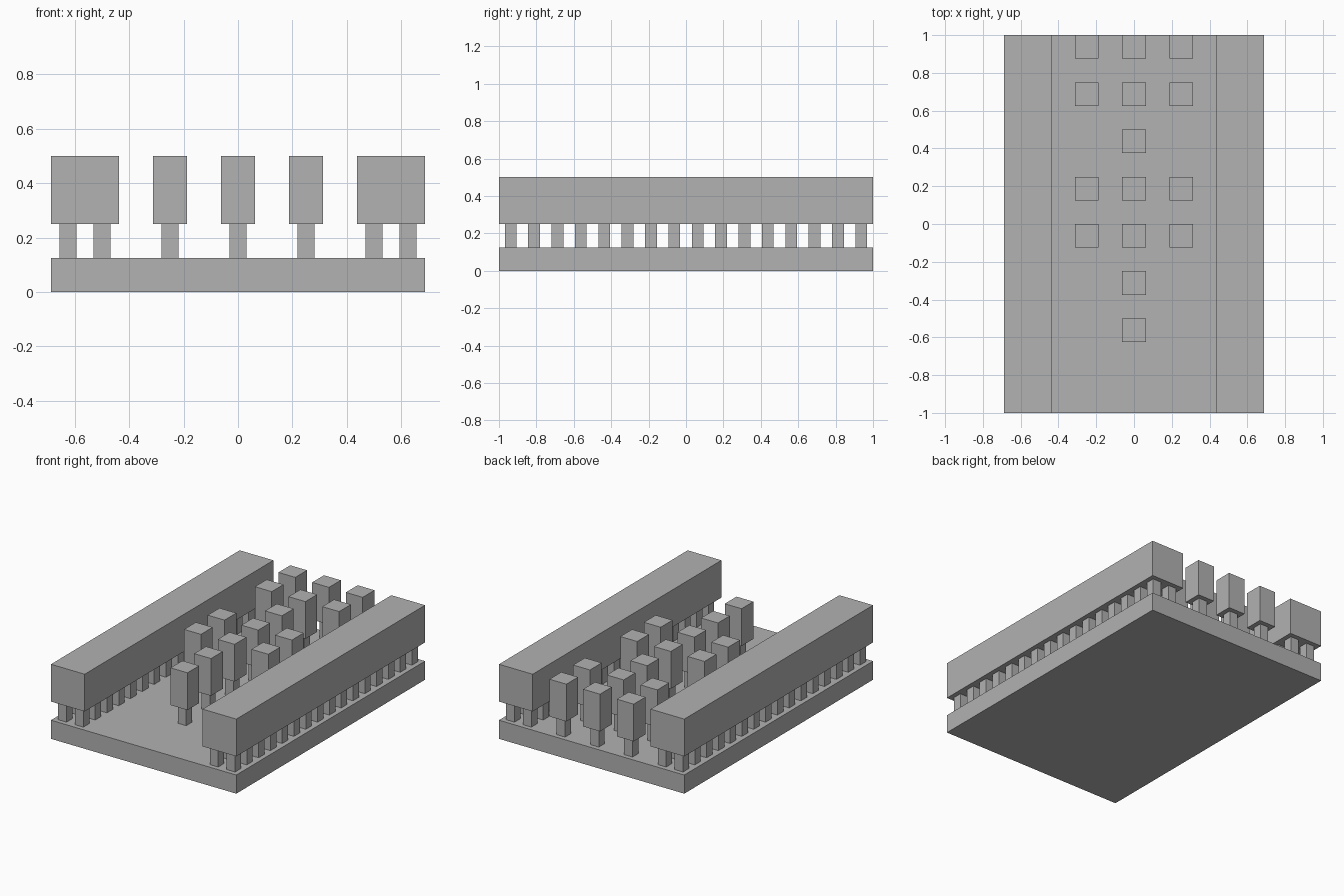
import bpy
import bmesh
from mathutils import Matrix, Vector

default_cube = bpy.data.objects.get("Cube")
if default_cube:
    bpy.data.objects.remove(default_cube, do_unlink=True)

# Single stone colour
stone = bpy.data.materials.new("stone grey")
stone.use_nodes = True
stone.diffuse_color = (0.445, 0.445, 0.445, 1)
stone.node_tree.nodes["Principled BSDF"].inputs["Base Color"].default_value = stone.diffuse_color

U = 0.0625  # layout module: all parts sit on this grid


def make_blocks(name, centres, width, depth, bottom, top):
    """One object of equal boxes, placed at the given (x, y) centres."""
    bm = bmesh.new()
    size = Matrix.Diagonal((width, depth, top - bottom, 1))
    for x, y in centres:
        place = Matrix.Translation(Vector((x, y, (bottom + top) / 2)))
        bmesh.ops.create_cube(bm, size=1, matrix=place @ size)
    mesh = bpy.data.meshes.new(name)
    bm.to_mesh(mesh)
    bm.free()
    mesh.materials.append(stone)
    obj = bpy.data.objects.new(name, mesh)
    bpy.context.collection.objects.link(obj)
    return obj


# Base slab
make_blocks("base_slab", [(0, 0)], 22 * U, 32 * U, 0, 2 * U)

# Long side beams, each on a double row of short posts
for side, sign in (("left", 1), ("right", -1)):
    make_blocks(side + "_beam", [(sign * 9 * U, 0)], 4 * U, 32 * U, 4 * U, 8 * U)
    posts = [(sign * x * U, (2 * i - 15) * U) for x in (8, 10) for i in range(16)]
    make_blocks(side + "_beam_posts", posts, U, U, 2 * U, 4 * U)

# Pillars between the beams: full centre row, side rows with gaps
centre_rows = [15 - 4 * i for i in range(7)]
side_rows = [15, 11, 3, -1]
for name, x, rows in (("centre", 0, centre_rows),
                      ("left", 4, side_rows),
                      ("right", -4, side_rows)):
    spots = [(x * U, y * U) for y in rows]
    make_blocks(name + "_pillar_stems", spots, U, U, 2 * U, 4 * U)
    make_blocks(name + "_pillar_blocks", spots, 2 * U, 2 * U, 4 * U, 8 * U)
